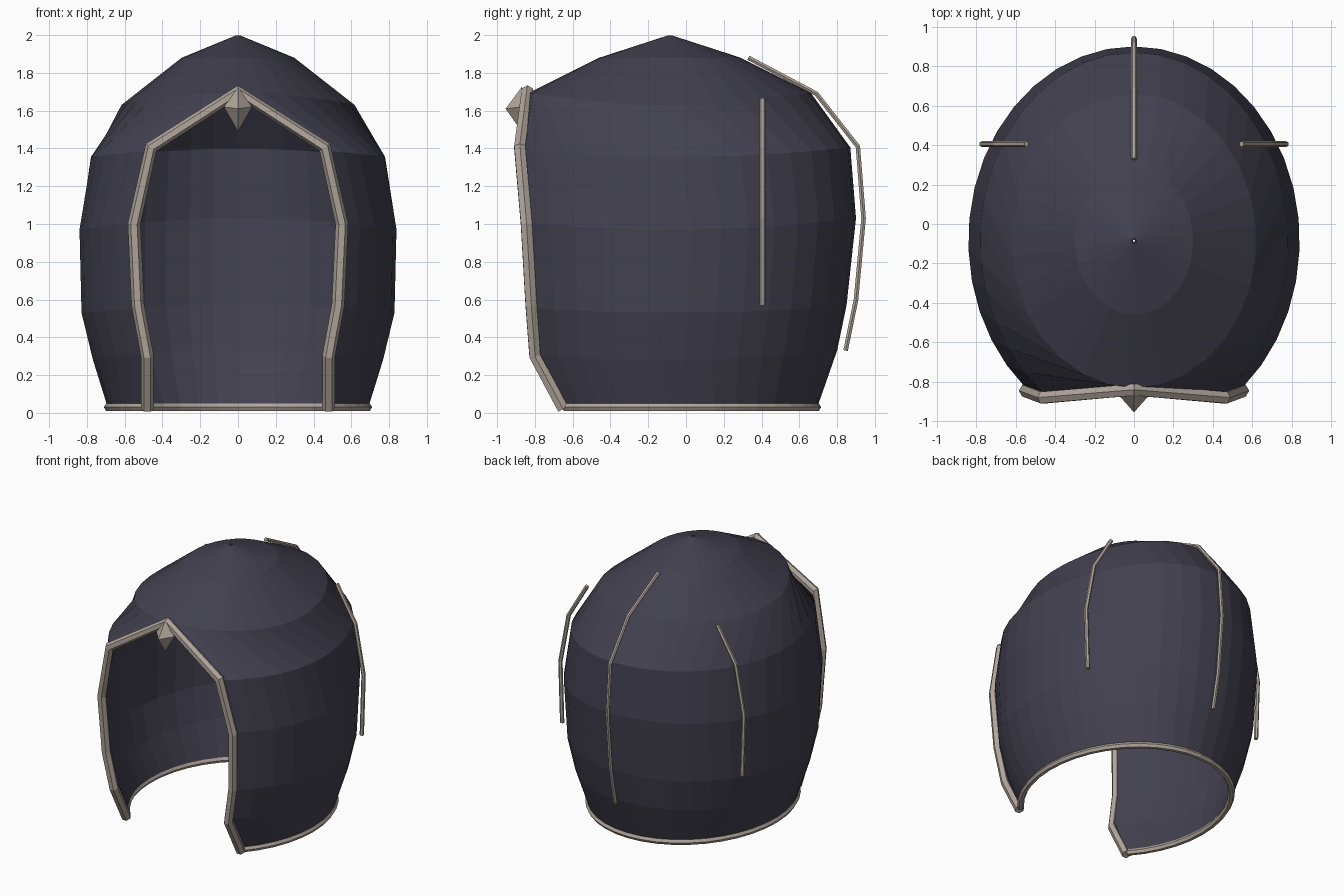
import bpy, bmesh, math

if "Cube" in bpy.data.objects:
    bpy.data.objects.remove(bpy.data.objects["Cube"])

CY = -0.085   # centre of the hood in y
SEG = 30


def material(name, rgb):
    m = bpy.data.materials.new(name)
    m.diffuse_color = (*rgb, 1)
    m.use_nodes = True
    m.node_tree.nodes["Principled BSDF"].inputs["Base Color"].default_value = m.diffuse_color
    return m


CLOTH = material("dark_slate", (0.055, 0.052, 0.078))
METAL = material("pale_bronze", (0.44, 0.38, 0.33))

# z, back/front lift, half width, half depth, half width of the face opening
RINGS = [
    (0.03, 0.00, 0.69, 0.78, 0.48),
    (0.28, 0.05, 0.77, 0.885, 0.48),
    (0.53, 0.04, 0.83, 0.935, 0.53),
    (0.97, 0.06, 0.84, 0.985, 0.55),
    (1.355, 0.05, 0.78, 0.955, 0.46),
    (1.63, 0.065, 0.62, 0.745, 0),
    (1.88, 0.00, 0.30, 0.375, 0),
    (1.998, 0.00, 0.012, 0.012, 0),
]


def ring_points(z, lift, rx, ry, gap):
    """Arc round the back, stopping at the edges of the face opening."""
    end = math.pi - math.asin(gap / rx)
    pts = []
    for i in range(SEG + 1):
        t = end * (2 * i / SEG - 1)
        pts.append((rx * math.sin(t), CY + ry * math.cos(t),
                    z + lift * math.cos(t) ** 2))
    return pts


def link(name, mesh, mat):
    ob = bpy.data.objects.new(name, mesh)
    bpy.context.collection.objects.link(ob)
    mesh.materials.append(mat)
    return ob


def tube(name, pts, radius, mat=METAL):
    cu = bpy.data.curves.new(name, 'CURVE')
    cu.dimensions = '3D'
    cu.bevel_depth = radius
    cu.bevel_resolution = 1
    cu.use_fill_caps = True
    sp = cu.splines.new('POLY')
    sp.points.add(len(pts) - 1)
    for p, co in zip(sp.points, pts):
        p.co = (*co, 1)
    sp.use_smooth = False
    ob = link(name, cu, mat)
    bpy.ops.object.select_all(action='DESELECT')
    ob.select_set(True)
    bpy.context.view_layer.objects.active = ob
    bpy.ops.object.convert(target='MESH')
    return ob


# Hood shell: arcs lofted upwards, closing above the face opening
bm = bmesh.new()
rows = [[bm.verts.new(p) for p in ring_points(*r)] for r in RINGS]
for low, high in zip(rows, rows[1:]):
    for i in range(SEG):
        bm.faces.new((low[i + 1], low[i], high[i], high[i + 1]))
bmesh.ops.remove_doubles(bm, verts=bm.verts, dist=0.0005)
bmesh.ops.recalc_face_normals(bm, faces=bm.faces)
bm.faces.ensure_lookup_table()
if sum(f.normal.dot(f.calc_center_median()) for f in bm.faces) < 0:
    bmesh.ops.reverse_faces(bm, faces=bm.faces)
me = bpy.data.meshes.new("hood_shell")
bm.to_mesh(me)
bm.free()
shell = link("hood_shell", me, CLOTH)
solid = shell.modifiers.new("thickness", 'SOLIDIFY')
solid.thickness = 0.02
solid.offset = -1

# Trim framing the face opening
side = [(0.48, -0.65, 0.02), (0.48, -0.80, 0.30), (0.53, -0.82, 0.57),
        (0.55, -0.845, 1.0), (0.46, -0.88, 1.405)]
tube("opening_trim", [(-x, y, z) for x, y, z in side] + [(0, -0.84, 1.70)]
     + side[::-1], 0.034)

# Trim round the bottom hem
tube("hem_trim", ring_points(0.03, 0, 0.687, 0.777, 0.48), 0.023)

# Ribs over the back and both sides
tube("back_rib", [(0, 0.33, 1.88), (0, 0.69, 1.69), (0, 0.91, 1.41),
                  (0, 0.94, 1.03), (0, 0.90, 0.60), (0, 0.845, 0.33)], 0.014)
for s, label in ((1, "right"), (-1, "left")):
    tube(label + "_rib", [(s * 0.545, 0.405, 1.66), (s * 0.70, 0.405, 1.40),
                          (s * 0.77, 0.405, 1.03), (s * 0.755, 0.405, 0.57)], 0.015)

# Faceted stud at the peak of the opening
bm = bmesh.new()
top = bm.verts.new((0, -0.87, 1.725))
bottom = bm.verts.new((0, -0.87, 1.49))
belt = [bm.verts.new(p) for p in ((0.075, -0.87, 1.62), (0, -0.79, 1.62),
                                  (-0.075, -0.87, 1.62), (0, -0.955, 1.61))]
for i in range(4):
    a, b = belt[i], belt[(i + 1) % 4]
    bm.faces.new((a, b, top))
    bm.faces.new((b, a, bottom))
bmesh.ops.recalc_face_normals(bm, faces=bm.faces)
me = bpy.data.meshes.new("peak_stud")
bm.to_mesh(me)
bm.free()
link("peak_stud", me, METAL)
